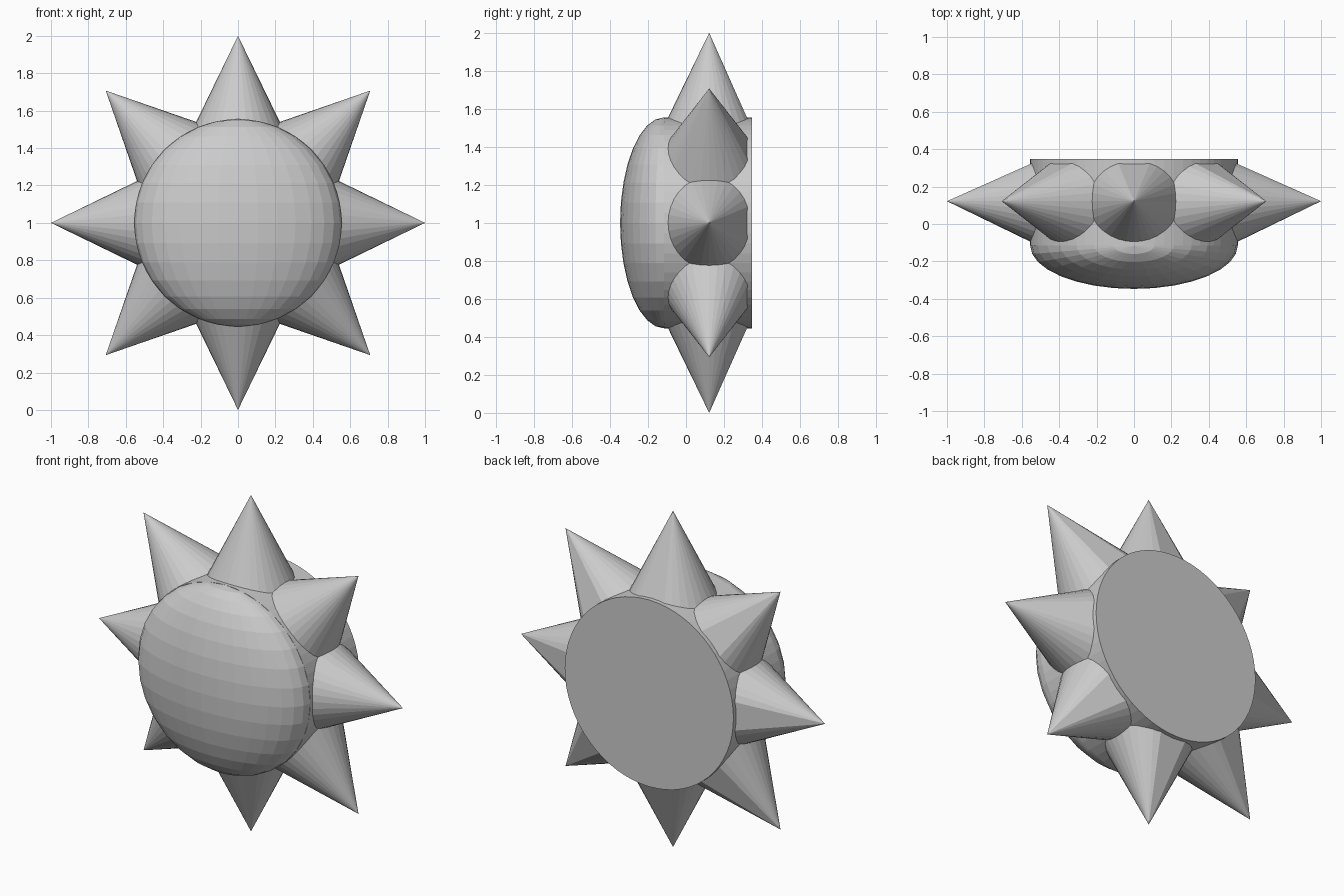
import bpy
import math
from mathutils import Matrix, Vector

if "Cube" in bpy.data.objects:
    bpy.data.objects.remove(bpy.data.objects["Cube"])

CENTRE_Z = 1.0
RADIUS = 0.555      # body radius
BACK, SEAM, FRONT = 0.347, -0.115, -0.347
SPIKE_Y = 0.122

# Flat-backed round body, axis along y
bpy.ops.mesh.primitive_cylinder_add(
    vertices=64, radius=RADIUS, depth=BACK - SEAM,
    location=(0, (BACK + SEAM) / 2, CENTRE_Z), rotation=(math.pi / 2, 0, 0))
bpy.context.object.name = "body_disc"

# Domed front: flattened sphere whose rear half sits inside the disc
bpy.ops.mesh.primitive_uv_sphere_add(
    segments=32, ring_count=16, radius=1, location=(0, SEAM, CENTRE_Z))
dome = bpy.context.object
dome.name = "front_dome"
dome.scale = (RADIUS, SEAM - FRONT, RADIUS)


# Pointed rays around the rim
def add_ray(index, base=0.50, tip=1.0, radius=0.243):
    bpy.ops.mesh.primitive_cone_add(
        vertices=32, radius1=radius, radius2=0, depth=tip - base)
    ray = bpy.context.object
    ray.name = f"ray_{index + 1}"
    turn = Matrix.Rotation(index * math.pi / 4, 4, 'Y')
    place = (Matrix.Translation((0, SPIKE_Y, CENTRE_Z)) @ turn
             @ Matrix.Translation((0, 0, (tip + base) / 2)))
    ray.data.transform(place)
    # keep the hidden base flush behind the flat back
    for v in ray.data.vertices:
        v.co.y = min(v.co.y, BACK - 0.002)


for i in range(8):
    add_ray(i)
